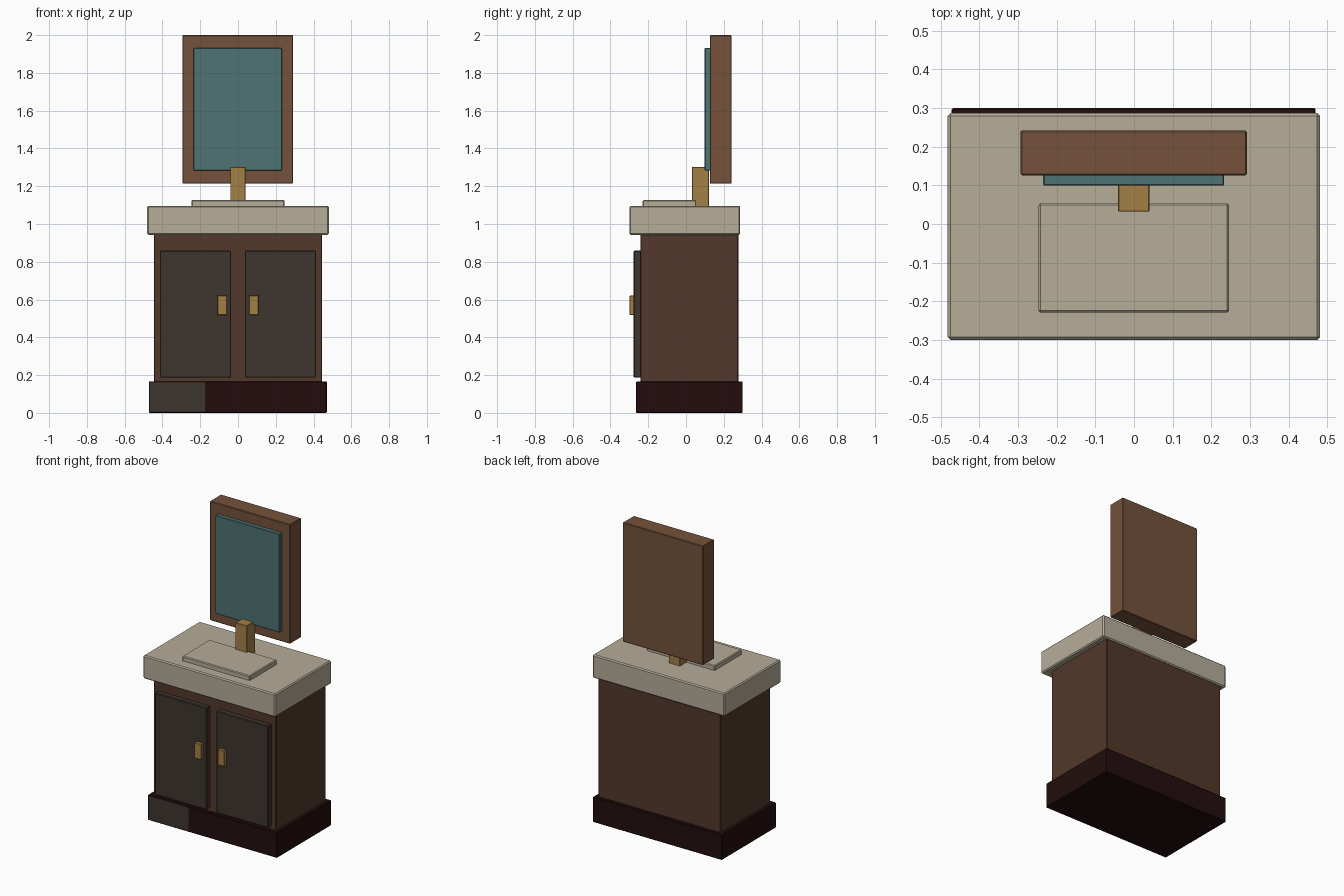
import bpy, bmesh

if "Cube" in bpy.data.objects:
    bpy.data.objects.remove(bpy.data.objects["Cube"])


def mat(name, r, g, b):
    def lin(c):
        c /= 255
        return c / 12.92 if c <= 0.04045 else ((c + 0.055) / 1.055) ** 2.4
    m = bpy.data.materials.new(name)
    m.diffuse_color = (lin(r), lin(g), lin(b), 1)
    m.use_nodes = True
    m.node_tree.nodes["Principled BSDF"].inputs["Base Color"].default_value = m.diffuse_color
    return m


wood = mat("dark wood", 83, 56, 43)
plinth_red = mat("blackish red", 35, 13, 14)
charcoal = mat("charcoal", 61, 53, 47)
stone = mat("pale stone", 182, 173, 153)
brass = mat("brass", 164, 128, 69)
frame_wood = mat("light wood", 117, 82, 59)
glass = mat("teal glass", 78, 115, 115)


def box(name, x, y, z, mats, bevel=0.004, cut_x=None):
    """Bevelled box from ranges; cut_x splits it and paints the front left of the cut."""
    bm = bmesh.new()
    bmesh.ops.create_cube(bm, size=1)
    for v in bm.verts:
        for i, (a, b) in enumerate((x, y, z)):
            v.co[i] = a if v.co[i] < 0 else b
    bmesh.ops.bevel(bm, geom=bm.edges[:], offset=bevel, segments=1,
                    affect='EDGES', profile=0.5)
    if cut_x is not None:
        bmesh.ops.bisect_plane(bm, geom=bm.verts[:] + bm.edges[:] + bm.faces[:],
                               plane_co=(cut_x, 0, 0), plane_no=(1, 0, 0))
        bm.normal_update()
        for f in bm.faces:
            if f.normal.y < -0.9 and f.calc_center_median().x < cut_x:
                f.material_index = 1
    me = bpy.data.meshes.new(name)
    bm.to_mesh(me)
    bm.free()
    for m in mats:
        me.materials.append(m)
    ob = bpy.data.objects.new(name, me)
    bpy.context.collection.objects.link(ob)
    return ob


# cabinet
box("plinth", (-0.472, 0.47), (-0.265, 0.30), (0, 0.167), [plinth_red, charcoal],
    cut_x=-0.176)
box("cabinet_body", (-0.446, 0.445), (-0.241, 0.277), (0.16, 0.95), [wood])

# doors and handles
for side, s in (("left", -1), ("right", 1)):
    box(side + "_door", sorted((s * 0.036, s * 0.413)), (-0.277, -0.238),
        (0.187, 0.859), [charcoal])
    box(side + "_handle", sorted((s * 0.06, s * 0.109)), (-0.298, -0.274),
        (0.518, 0.621), [brass], 0.002)

# worktop, basin slab and tap
box("worktop", (-0.482, 0.481), (-0.30, 0.287), (0.943, 1.096), [stone], 0.007)
box("basin_slab", (-0.247, 0.246), (-0.229, 0.054), (1.09, 1.127), [stone], 0.005)
box("tap", (-0.041, 0.04), (0.032, 0.122), (1.09, 1.302), [brass], 0.002)

# mirror
box("mirror_frame", (-0.294, 0.292), (0.126, 0.242), (1.214, 2.0), [frame_wood])
box("mirror_glass", (-0.235, 0.233), (0.099, 0.13), (1.284, 1.932), [glass], 0.003)
